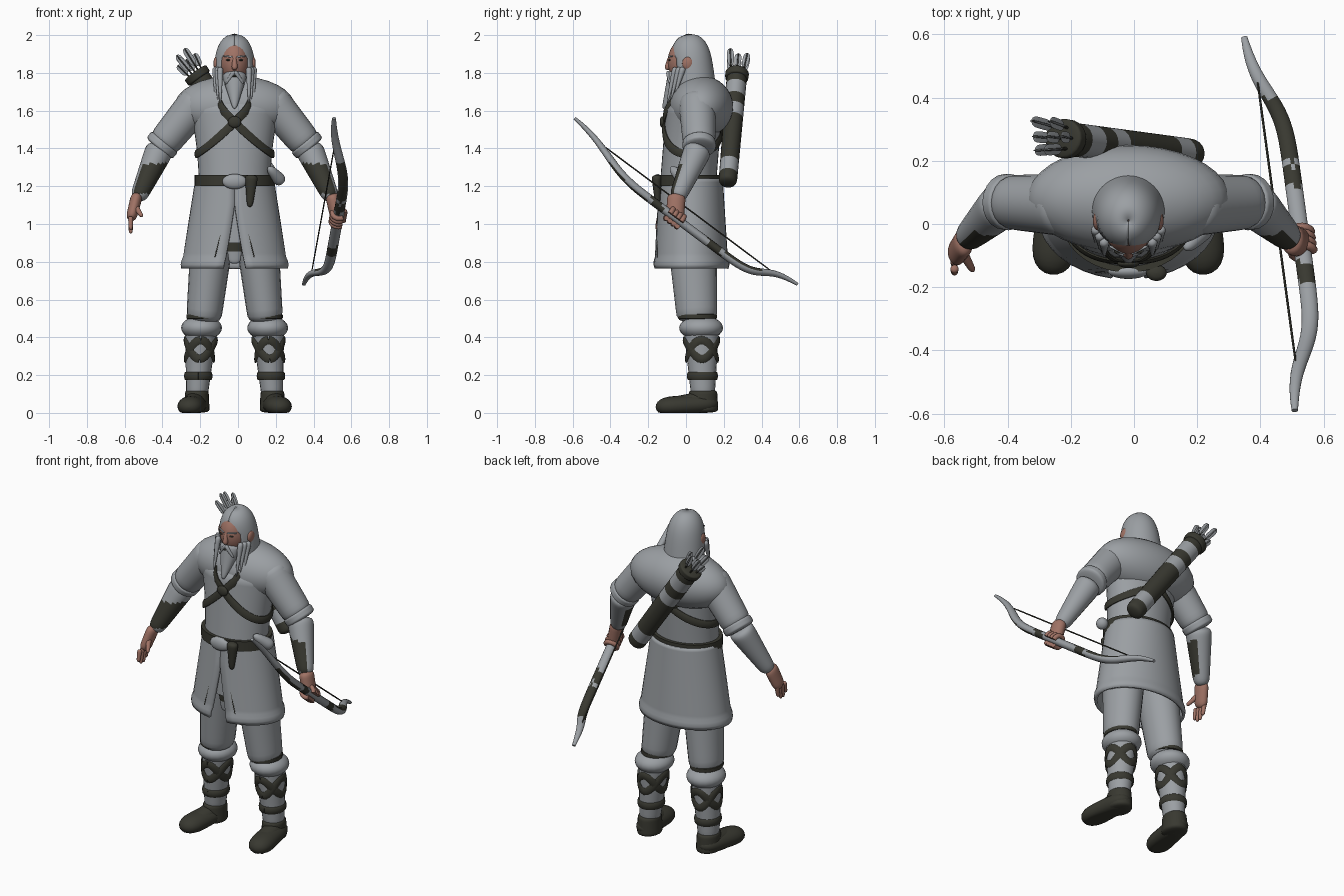
import bpy, bmesh
from math import sin, cos, pi, sqrt, radians
from mathutils import Vector

default_cube = bpy.data.objects.get("Cube")
if default_cube:
    bpy.data.objects.remove(default_cube, do_unlink=True)


def material(name, *colour):
    mat = bpy.data.materials.new(name)
    mat.use_nodes = True
    mat.diffuse_color = (*colour, 1)
    shader = next(node for node in mat.node_tree.nodes if node.type == 'BSDF_PRINCIPLED')
    shader.inputs["Base Color"].default_value = (*colour, 1)
    shader.inputs["Roughness"].default_value = 0.8
    return mat


CLOTH = material("grey cloth", 0.33, 0.35, 0.37)
LEATHER = material("dark leather", 0.04, 0.04, 0.03)
SKIN = material("skin", 0.35, 0.17, 0.13)
UP, BACK = Vector((0, 0, 1)), Vector((0, 1, 0))
MIDDLE = -0.018
parts = []


def sweep(name, path, mats, ref=BACK, seg=20, rule=None, mirror=False, wall=0, floor=False):
    """Ellipses (centre, side radius, ref radius, front gap) joined along a path."""
    bm, rings = bmesh.new(), []
    last = len(path) - 1
    for i, (centre, side_radius, ref_radius, gap) in enumerate(path):
        tangent = (path[min(i + 1, last)][0] - path[max(i - 1, 0)][0]).normalized()
        axis = ref(centre) if callable(ref) else ref
        axis = (axis - tangent * axis.dot(tangent)).normalized()
        side = axis.cross(tangent)
        ring = []
        for k in range(seg + bool(wall)):
            angle = gap + 2 * (pi - gap) * k / seg
            point = centre + side * side_radius * sin(angle) - axis * ref_radius * cos(angle)
            if floor:
                point.z = max(point.z, 0)
            ring.append(bm.verts.new(point))
        rings.append(ring)
    for low, high in zip(rings, rings[1:]):
        for k in range(seg):
            after = (k + 1) % len(low)
            bm.faces.new((low[k], low[after], high[after], high[k]))
    if not wall:
        bm.faces.new(rings[0])
        bm.faces.new(rings[-1])
    bmesh.ops.recalc_face_normals(bm, faces=bm.faces)
    if rule:
        for face in bm.faces:
            face.material_index = rule(face.calc_center_median(), face.normal)
    mesh = bpy.data.meshes.new(name)
    bm.to_mesh(mesh)
    bm.free()
    for mat in mats if isinstance(mats, list) else [mats]:
        mesh.materials.append(mat)
    part = bpy.data.objects.new(name, mesh)
    part.location.x = MIDDLE
    bpy.context.collection.objects.link(part)
    if mirror:
        part.modifiers.new("other side", 'MIRROR')
    if wall:
        thick = part.modifiers.new("thickness", 'SOLIDIFY')
        thick.thickness, thick.offset = wall, 0
    parts.append(part)


def limb(name, start, end, start_radius, end_radius, mats, flat=1, power=12, steps=16, **options):
    """Tapered rounded bar; power 2 gives an ellipsoid, more gives squarer ends."""
    start, end, path = Vector(start), Vector(end), []
    for k in range(steps + 1):
        t = (1 - cos(pi * k / steps)) / 2
        radius = start_radius + (end_radius - start_radius) * t
        radius *= sqrt(max(1 - abs(2 * t - 1) ** power, 0.001))
        path.append((start.lerp(end, t), radius, radius * flat, 0))
    sweep(name, path, mats, **options)


def blob(name, centre, radii, mat, **options):
    centre, (wide, deep, tall) = Vector(centre), radii
    limb(name, centre - UP * tall, centre + UP * tall, wide, wide, mat, deep / wide, 2, **options)


def column(name, high, low, profile, mat, steps=24, **options):
    """Upright loft; profile(t) gives y, half width, half depth and front gap."""
    path = []
    for k in range(steps + 1):
        t = k / steps
        y, wide, deep, gap = profile(t)
        path.append((Vector((0, y, high + (low - high) * t)), wide, deep, gap))
    sweep(name, path, mat, seg=36, **options)


# coat and fur mantle
def torso(t):
    cap = min(0.6 + 2 * t, 1)
    return 0.05 - 0.04 * t, cap * (0.19 + 0.07 * (1 - t) ** 2), 0.148 * cap, 0


def skirt(t):
    hem_roll = 0.007 * sin(pi * max(t - 0.88, 0) / 0.12)
    return 0.027, 0.2 + 0.075 * t + hem_roll, 0.16 + 0.03 * t + hem_roll, 0.3 * max(t - 0.3, 0)


column("coat_torso", 1.7, 1.2, torso, CLOTH)
column("coat_skirt", 1.24, 0.765, skirt, CLOTH, wall=0.016)
column("under_tunic", 1.2, 0.9, lambda t: (0.02, 0.19, 0.15, 0), CLOTH)
blob("fur_mantle", (0, 0.08, 1.62), (0.32, 0.17, 0.165), CLOTH, seg=36)
limb("loin_cloth", (0, -0.1, 0.95), (0, -0.09, 0.79), 0.05, 0.03, [LEATHER, CLOTH], 0.4,
     rule=lambda centre, normal: int(centre.z < 0.85))
limb("skirt_seams", (0.055, -0.146, 1.02), (0.105, -0.152, 0.82), 0.003, 0.003, LEATHER, mirror=True)


# crossed straps that run round the torso
def outward(centre):
    return Vector((centre.x, centre.y - 0.02, 0))


path = []
for k in range(40):
    angle = radians(6 * k - 24)
    z = 1.37 + (0.075 if angle < 1.5 else 0.04) * (angle - 1.5) ** 2
    y, wide, deep, gap = torso((1.7 - z) * 2)
    path.append((Vector(((wide + 0.006) * sin(angle), y - (deep + 0.006) * cos(angle), z)), 0.023, 0.008, 0))
sweep("chest_straps", path, LEATHER, outward, seg=10, mirror=True)
blob("strap_knot", (0, -0.125, 1.54), (0.035, 0.014, 0.03), LEATHER)

# belt and the things on it
column("belt", 1.26, 1.2, lambda t: (0.015, 0.212, 0.168, 0), LEATHER, steps=2)
blob("belt_buckle", (0, -0.15, 1.225), (0.065, 0.024, 0.04), CLOTH)
limb("belt_pouch", (0.09, -0.155, 1.26), (0.08, -0.15, 1.09), 0.036, 0.014, LEATHER, 0.8)
limb("hip_bag", (0.18, -0.08, 1.3), (0.25, 0, 1.22), 0.02, 0.04, CLOTH, power=4)

# head and face
limb("neck", (0, 0.05, 1.65), (0, 0.01, 1.85), 0.06, 0.06, SKIN)
blob("head", (0, 0, 1.86), (0.08, 0.097, 0.12), SKIN, seg=28)
limb("nose", (0, -0.085, 1.89), (0, -0.1, 1.815), 0.009, 0.018, SKIN, power=4)
blob("mouth", (0, -0.09, 1.783), (0.02, 0.012, 0.007), LEATHER)
blob("ears", (0.098, 0.01, 1.85), (0.014, 0.03, 0.035), SKIN, mirror=True)
blob("eyes", (0.032, -0.086, 1.868), (0.013, 0.008, 0.005), LEATHER, mirror=True)
limb("eyebrows", (0.01, -0.094, 1.884), (0.06, -0.07, 1.89), 0.005, 0.004, CLOTH, mirror=True)


# hair, moustache and beard
def hair(t):
    dome = sqrt(max(1 - (1 - t) ** 5, 0.001))
    return 0.01 + 0.04 * t, 0.092 * dome + 0.02 * t, 0.104 * dome, min(4 * max(t - 0.18, 0), 0.75)


column("hair", 2, 1.7, hair, CLOTH, wall=0.014)
for k in range(3):
    x, y = 0.076 + 0.013 * k, 0.02 * k
    limb("front_locks", (x, y - 0.055, 1.83), (x, y - 0.1, 1.64 + y), 0.018, 0.004, CLOTH, mirror=True)
limb("moustache", (0, -0.096, 1.81), (0.048, -0.085, 1.74), 0.013, 0.006, CLOTH, power=4, mirror=True)
limb("beard", (0, -0.035, 1.8), (0, -0.12, 1.61), 0.072, 0.01, CLOTH, 0.85)

# arms, with bracers on the front and inner faces
shoulder, elbow = Vector((0.21, 0.06, 1.63)), Vector((0.39, 0.07, 1.41))
wrist, knuckles = Vector((0.515, -0.05, 1.13)), Vector((0.55, -0.1, 1.02))
along = (elbow - shoulder).normalized()
inner = Vector((-0.6, -0.8, -0.2))


def bracer(centre, normal):
    return int(1.16 < centre.z < 1.32 and normal.dot(inner) > 0.1)


limb("sleeves", shoulder - along * 0.05, elbow, 0.1, 0.085, CLOTH, mirror=True)
limb("sleeve_cuffs", elbow - along * 0.04, elbow + along * 0.02, 0.09, 0.088, CLOTH, power=6, mirror=True)
limb("forearms", elbow, wrist, 0.078, 0.043, [CLOTH, LEATHER], steps=30, rule=bracer, mirror=True)

# open right hand
flip = Vector((-1, 1, 1))
limb("right_palm", (wrist + UP * 0.03) * flip, knuckles * flip, 0.032, 0.028, SKIN, 1.5, 6)
for k in range(4):
    base = (knuckles + BACK * (0.024 * k - 0.04)) * flip
    tip = base - UP * (0.05 + 0.01 * k * (3 - k)) - BACK * 0.015
    limb("right_finger", base + UP * 0.02, tip, 0.014, 0.01, SKIN, power=8)
limb("right_thumb", (-0.53, -0.08, 1.1), (-0.49, -0.15, 1.04), 0.018, 0.01, SKIN, power=8)


# recurve bow, its leather on full bands and on one face of each limb
def bow_line(t):
    return Vector((0.44 - 0.08 * t, 0.59 * t, 1.13 - 0.44 * t))


def bow_point(t):
    return bow_line(t) + Vector((0.1, 0, -0.14)) / (1 + (t / 0.72) ** 8)


def bow_rule(centre, normal):
    reach = abs(centre.y)
    facing = normal.z if centre.y > 0 else -normal.y
    return int(0.12 < reach < 0.18 or (0.2 < reach < 0.4 and facing > 0.4))


path = []
for k in range(61):
    t = k / 30 - 1
    radius = 0.01 + 0.018 * (1 - t ** 4)
    path.append((bow_point(t), radius, radius * 0.8, 0))
sweep("bow", path, [CLOTH, LEATHER], UP, seg=14, rule=bow_rule)
limb("bow_string", bow_point(-0.8), bow_point(0.8), 0.004, 0.004, LEATHER, seg=6)

# left hand closed round the bow
grip = bow_point(-0.1)
along = (bow_point(0.1) - grip).normalized()
across = along.cross(UP).normalized()
limb("left_palm", wrist + UP * 0.03, grip - UP * 0.02, 0.038, 0.036, SKIN, 1.3, 8)
for k in range(4):
    path = []
    for step in range(13):
        angle = radians(step * 25)
        spoke = across * cos(angle) + across.cross(along) * sin(angle)
        path.append((grip + along * (k - 1.5) * 0.024 + spoke * 0.034, 0.014, 0.014, 0))
    sweep("left_finger", path, SKIN, along, seg=10)

# banded quiver
top, bottom = Vector((-0.2, 0.27, 1.79)), Vector((0.21, 0.22, 1.21))
axis = (top - bottom).normalized()


def quiver_band(centre, normal):
    t = (top - centre).dot(axis) / (top - bottom).length
    return int(int(t * 10) in (1, 3, 8))


limb("quiver", top, bottom, 0.06, 0.054, [LEATHER, CLOTH], 0.9, 40, steps=60, rule=quiver_band)
limb("quiver_rim", top - axis * 0.03, top + axis * 0.02, 0.068, 0.07, LEATHER, 0.9, 8)

# arrows with crossed fletching
across = axis.cross(BACK).normalized()
deep = axis.cross(across)
for k in range(7):
    angle = k * pi / 3
    offset = (across * cos(angle) + deep * sin(angle)) * (0.036 if k < 6 else 0)
    base = top + offset
    tip = base + axis * (0.1 + 0.025 * (k % 3)) + offset / 2
    limb("arrow_shaft", base, tip, 0.005, 0.005, LEATHER, seg=6)
    for ref in (across, deep):
        limb("arrow_fletching", base.lerp(tip, 0.3), tip, 0.003, 0.003, CLOTH, 6, 4, ref=ref, seg=6)

# legs
hip, knee = Vector((0.115, 0.03, 0.96)), Vector((0.165, 0.06, 0.48))
shin, ankle = Vector((0.175, 0.08, 0.45)), Vector((0.2, 0.09, 0.08))
limb("trousers", hip, knee, 0.115, 0.092, CLOTH, 1.15, 20, mirror=True)
limb("knee_ties", knee + UP * 0.045, knee + UP * 0.015, 0.09, 0.09, LEATHER, 1.15, mirror=True)
blob("fur_cuffs", shin, (0.108, 0.116, 0.065), CLOTH, mirror=True)
limb("calves", shin + UP * 0.03, ankle, 0.088, 0.056, CLOTH, 1.1, 30, mirror=True)


# leather wraps: two crossing on the shin, one round the ankle
def shin_outward(centre):
    t = (shin.z - centre.z) / (shin.z - ankle.z)
    hub = shin.lerp(ankle, t)
    return Vector((centre.x - hub.x, centre.y - hub.y, 0))


for height, swing in ((0.335, 0.05), (0.335, -0.05), (0.195, 0)):
    path = []
    for k in range(33):
        angle = pi * k / 16
        z = height - swing * cos(2 * angle)
        t = (shin.z - z) / (shin.z - ankle.z)
        radius = 0.089 - 0.03 * t
        ring = Vector((radius * sin(angle), -1.1 * radius * cos(angle), 0))
        path.append((shin.lerp(ankle, t) + ring, 0.022, 0.007, 0))
    sweep("leg_wraps", path, LEATHER, shin_outward, seg=8, mirror=True)

# boots
limb("boot_ankles", ankle + UP * 0.045, ankle - UP * 0.08, 0.062, 0.068, LEATHER, 1.2, mirror=True)
limb("boot_insteps", (0.203, 0.13, 0.08), (0.238, -0.14, 0.03), 0.055, 0.05, LEATHER, 0.8, 4,
     ref=UP, floor=True, mirror=True)
limb("boot_feet", (0.2, 0.17, 0.05), (0.245, -0.16, 0.03), 0.066, 0.074, LEATHER, 0.75, 4,
     ref=UP, floor=True, mirror=True)

# smooth shading that keeps hard edges
bpy.ops.object.select_all(action='DESELECT')
for part in parts:
    part.select_set(True)
bpy.context.view_layer.objects.active = parts[0]
bpy.ops.object.shade_smooth_by_angle(angle=radians(50))
